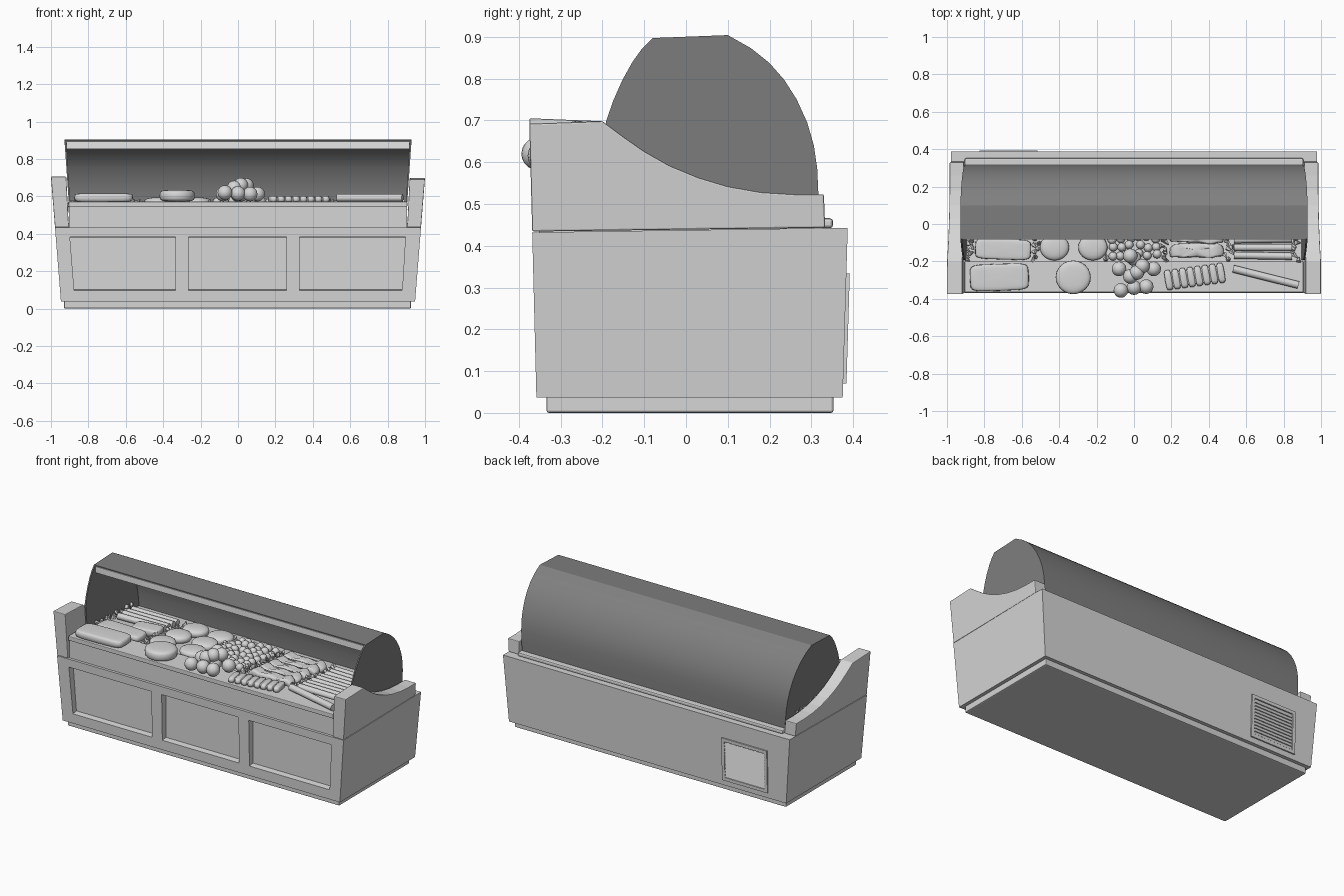
import bpy, bmesh, math, random
from mathutils import Matrix, Vector

random.seed(4)
if "Cube" in bpy.data.objects:
    bpy.data.objects.remove(bpy.data.objects["Cube"], do_unlink=True)


def material(name, value):
    m = bpy.data.materials.new(name)
    m.use_nodes = True
    col = (value, value, value, 1)
    m.diffuse_color = col
    m.node_tree.nodes["Principled BSDF"].inputs["Base Color"].default_value = col
    return m


LIGHT = material("light grey", 0.67)
DARK = material("dark grey", 0.215)
LAMP = material("pale lamp grey", 0.88)


def finish(bm, name, mat=LIGHT, smooth=None, bevel=0):
    bmesh.ops.recalc_face_normals(bm, faces=bm.faces)
    me = bpy.data.meshes.new(name)
    bm.to_mesh(me)
    bm.free()
    me.materials.append(mat)
    ob = bpy.data.objects.new(name, me)
    bpy.context.collection.objects.link(ob)
    bpy.ops.object.select_all(action='DESELECT')
    ob.select_set(True)
    bpy.context.view_layer.objects.active = ob
    if smooth:
        bpy.ops.object.shade_smooth_by_angle(angle=math.radians(smooth))
    if bevel:
        mod = ob.modifiers.new("soft edges", 'BEVEL')
        mod.width = bevel
        mod.segments = 2
        mod.limit_method = 'ANGLE'
    return ob


def prism(profile, left, right, bm=None):
    """Extrude a (y, z) profile along x; each end is a function of z."""
    bm = bm or bmesh.new()
    a = [bm.verts.new((left(z), y, z)) for y, z in profile]
    b = [bm.verts.new((right(z), y, z)) for y, z in profile]
    n = len(profile)
    bm.faces.new(a)
    bm.faces.new(b[::-1])
    for i in range(n):
        bm.faces.new((a[i], b[i], b[(i + 1) % n], a[(i + 1) % n]))
    return bm


def box(bm, x0, x1, y0, y1, z0, z1):
    m = Matrix.Translation(((x0 + x1) / 2, (y0 + y1) / 2, (z0 + z1) / 2))
    bmesh.ops.create_cube(bm, size=1, matrix=m @ Matrix.Diagonal((x1 - x0, y1 - y0, z1 - z0, 1)))


def puff(bm, loc, size, turn=0, power=1.0, seg=20, disc=False):
    """Rounded lump: ball at power 1, soft slab at low power, round loaf if disc."""
    vs = bmesh.ops.create_uvsphere(bm, u_segments=seg, v_segments=seg // 2, radius=1)["verts"]
    rot = Matrix.Rotation(math.radians(turn), 3, 'Z')
    for v in vs:
        c = Vector([math.copysign(abs(k) ** power, k) for k in v.co])
        if disc:
            c.xy = v.co.xy * max(v.co.xy.length, 0.001) ** (power - 1)
        v.co = rot @ Vector([k * s for k, s in zip(c, size)]) + Vector(loc)


def stick(bm, loc, length, radius, turn):
    m = Matrix.Translation(loc) @ Matrix.Rotation(math.radians(turn), 4, 'Z') @ Matrix.Rotation(math.pi / 2, 4, 'Y')
    bmesh.ops.create_cone(bm, cap_ends=True, segments=12, radius1=radius, radius2=radius, depth=length, matrix=m)


def outer(z):
    return 0.947 + 0.08 * (z - 0.04)


def inner(z):
    return 0.905 + 0.05 * (z - 0.44)


def bed(y):
    """Height of the display bed, which falls gently to the rear."""
    return 0.55 - 0.09 * (y + 0.2)


# Plinth and cabinet
bm = bmesh.new()
box(bm, -0.93, 0.925, -0.334, 0.353, 0, 0.045)
finish(bm, "plinth", bevel=0.006)

bm = prism([(-0.358, 0.037), (-0.368, 0.432), (0.387, 0.443), (0.375, 0.037)],
           lambda z: -outer(z), outer)
cabinet = finish(bm, "cabinet")

# Three recessed front panels, the outer two flaring upward
bm = bmesh.new()
opening = [(-0.4, 0.091), (-0.4, 0.384), (-0.325, 0.379), (-0.325, 0.102)]
prism(opening, lambda z: -0.868 - 0.08 * z, lambda z: -0.335, bm)
prism(opening, lambda z: -0.265, lambda z: 0.26, bm)
prism(opening, lambda z: 0.33, lambda z: 0.872 + 0.06 * z, bm)
cutter = finish(bm, "panel_cutter")
cutter.hide_render = True
mod = cabinet.modifiers.new("panels", 'BOOLEAN')
mod.operation = 'DIFFERENCE'
mod.object = cutter
bpy.ops.object.select_all(action='DESELECT')
bpy.context.view_layer.objects.active = cabinet
cabinet.select_set(True)
bpy.ops.object.modifier_apply(modifier=mod.name)
bpy.data.objects.remove(cutter, do_unlink=True)

# Curved end panels
swoop = [(-0.2, 0.698), (-0.15, 0.661), (-0.1, 0.626), (-0.04, 0.592), (0.03, 0.563), (0.1, 0.542),
         (0.18, 0.528), (0.26, 0.523), (0.33, 0.523), (0.333, 0.443), (-0.368, 0.434)]
finish(prism([(-0.375, 0.692)] + swoop, inner, outer), "left_end_panel", bevel=0.004)
finish(prism([(-0.375, 0.705)] + swoop, lambda z: -outer(z), lambda z: -inner(z)),
       "right_end_panel", bevel=0.004)

# Sloping display bed, front ledge board and rear trim
finish(prism([(-0.352, 0.43), (-0.352, 0.55), (-0.2, 0.55), (0.31, bed(0.31)), (0.31, 0.43)],
             lambda z: -0.903, lambda z: 0.903), "display_bed")
bm = bmesh.new()
box(bm, -0.905, 0.905, -0.366, -0.2, 0.545, 0.572)
finish(bm, "front_ledge", bevel=0.004)
bm = bmesh.new()
box(bm, -0.905, 0.905, 0.31, 0.352, 0.442, 0.466)
finish(bm, "rear_trim", bevel=0.008)

# Hood: curved skin, flat leaning ends and a pale lamp rail
arc = [(-0.08, 0.897), (0.1, 0.904), (0.155, 0.873), (0.2, 0.837), (0.235, 0.797), (0.265, 0.75),
       (0.29, 0.695), (0.306, 0.64), (0.314, 0.585), (0.317, 0.52), (0.318, 0.45)]
front_edge = [(-0.192, 0.45), (-0.192, 0.695), (-0.175, 0.745), (-0.153, 0.795), (-0.128, 0.84),
              (-0.105, 0.872)]


def hood_end(z):
    return 0.9 + 0.07 * (z - 0.5)


def hood_lining(z):
    return hood_end(z) - 0.008


lining = [(y * 0.975, z - 0.009 if z > 0.8 else z) for y, z in arc]
lining[0] = (-0.08, 0.888)
finish(prism(arc + lining[::-1], lambda z: -hood_lining(z), hood_lining), "hood_skin", DARK, smooth=20)
bm = prism(front_edge + arc, hood_lining, hood_end)
prism(front_edge + arc, lambda z: -hood_end(z), lambda z: -hood_lining(z), bm)
finish(bm, "hood_ends", DARK)
bm = bmesh.new()
box(bm, -0.916, 0.916, -0.084, -0.068, 0.853, 0.891)
finish(bm, "hood_lamp_rail", LAMP)


# Rear vent with louvres, following the slope of the cabinet back
def back(z):
    return 0.375 + 0.03 * (z - 0.037)


def vent_bar(x0, x1, z0, z1, low, high):
    prism([(back(z0) - 0.005, z0), (back(z0) + low, z0), (back(z1) + high, z1), (back(z1) - 0.005, z1)],
          lambda z: x0, lambda z: x1, bm)


bm = bmesh.new()
for x in (-0.825, -0.535):
    vent_bar(x, x + 0.02, 0.07, 0.333, 0.008, 0.008)
for z in (0.07, 0.313):
    vent_bar(-0.825, -0.515, z, z + 0.02, 0.008, 0.008)
for i in range(11):
    z = 0.092 + i * 0.0198
    vent_bar(-0.808, -0.532, z, z + 0.018, 0.006, 0.001)
finish(bm, "rear_vent")

# Garnish rows dividing the bins
bm = bmesh.new()
for x in (-0.88, -0.52, -0.15, 0.16, 0.51, 0.87):
    for i in range(24):
        y = -0.19 + i * 0.018
        loc = Vector((x + random.uniform(-0.02, 0.02), y, bed(y) + random.uniform(0.01, 0.03)))
        m = Matrix.Translation(loc) @ Matrix.Rotation(random.uniform(0, 6), 4, (1, random.random(), 0.5))
        bmesh.ops.create_cone(bm, cap_ends=True, segments=5, radius1=0.014, radius2=0.003, depth=0.03, matrix=m)
finish(bm, "garnish")

# Slabs: one on the ledge, more in the bin behind
bm = bmesh.new()
puff(bm, (-0.72, -0.285, 0.593), (0.158, 0.072, 0.023), 2, 0.35)
puff(bm, (-0.7, -0.135, bed(-0.135) + 0.025), (0.15, 0.055, 0.022), -2, 0.35)
puff(bm, (-0.61, -0.01, bed(-0.01) + 0.025), (0.085, 0.05, 0.02), 8, 0.35)
finish(bm, "slabs", smooth=60)

# Round loaves
bm = bmesh.new()
puff(bm, (-0.325, -0.285, 0.603), (0.094, 0.09, 0.032), 0, 0.5, 24, True)
for x, y in ((-0.425, -0.125), (-0.22, -0.125), (-0.42, 0.02), (-0.24, 0.02), (-0.4, 0.16), (-0.23, 0.16)):
    puff(bm, (x, y, bed(y) + 0.024), (0.078, 0.07, 0.027), 0, 0.75, 24, True)
finish(bm, "round_loaves", smooth=60)

# Ball pile on the ledge and small balls in the bin
bm = bmesh.new()
for x, y, z in ((-0.08, -0.24, 0.612), (0.0, -0.34, 0.615), (-0.07, -0.355, 0.62), (0.065, -0.335, 0.612),
                (0.105, -0.24, 0.612), (0.02, -0.25, 0.612), (-0.02, -0.28, 0.645), (0.045, -0.225, 0.658),
                (0.0, -0.185, 0.61), (0.015, -0.26, 0.66), (-0.02, -0.17, 0.64)):
    puff(bm, (x, y, z), (0.039, 0.039, 0.039))
finish(bm, "ball_pile", smooth=60)
bm = bmesh.new()
for i in range(6):
    for j in range(9):
        x = -0.11 + i * 0.046 + random.uniform(-0.01, 0.01)
        y = -0.165 + j * 0.045 + random.uniform(-0.01, 0.01)
        puff(bm, (x, y, bed(y) + random.uniform(0.016, 0.03)), (0.024, 0.024, 0.024), seg=12)
finish(bm, "small_balls", smooth=60)

# Sliced roll and wavy slices
bm = bmesh.new()
puff(bm, (0.325, -0.281, 0.582), (0.155, 0.04, 0.014), 8, 0.4)
for i in range(8):
    puff(bm, (0.185 + i * 0.04, -0.3 + i * 0.0055, 0.584), (0.019, 0.055, 0.018), 10, 0.5, 12)
finish(bm, "sliced_roll", smooth=60)
bm = bmesh.new()
for j in range(5):
    y = -0.145 + j * 0.078
    puff(bm, (0.335, y, bed(y) + 0.022), (0.145, 0.038, 0.022), random.uniform(-4, 4), 0.45)
for v in bm.verts:
    v.co.z += 0.006 * math.sin(v.co.x * 90)
    v.co.y += 0.006 * math.sin(v.co.x * 60)
finish(bm, "wavy_slices", smooth=60)

# Sticks at both ends
bm = bmesh.new()
stick(bm, (0.705, -0.283, 0.592), 0.36, 0.02, -14)
for x, y0, count in ((0.69, -0.17, 9), (-0.7, 0.06, 4)):
    for j in range(count):
        y = y0 + j * 0.044
        stick(bm, (x, y, bed(y) + 0.022), 0.31, 0.019, random.uniform(-2, 2))
finish(bm, "sticks", smooth=40)
